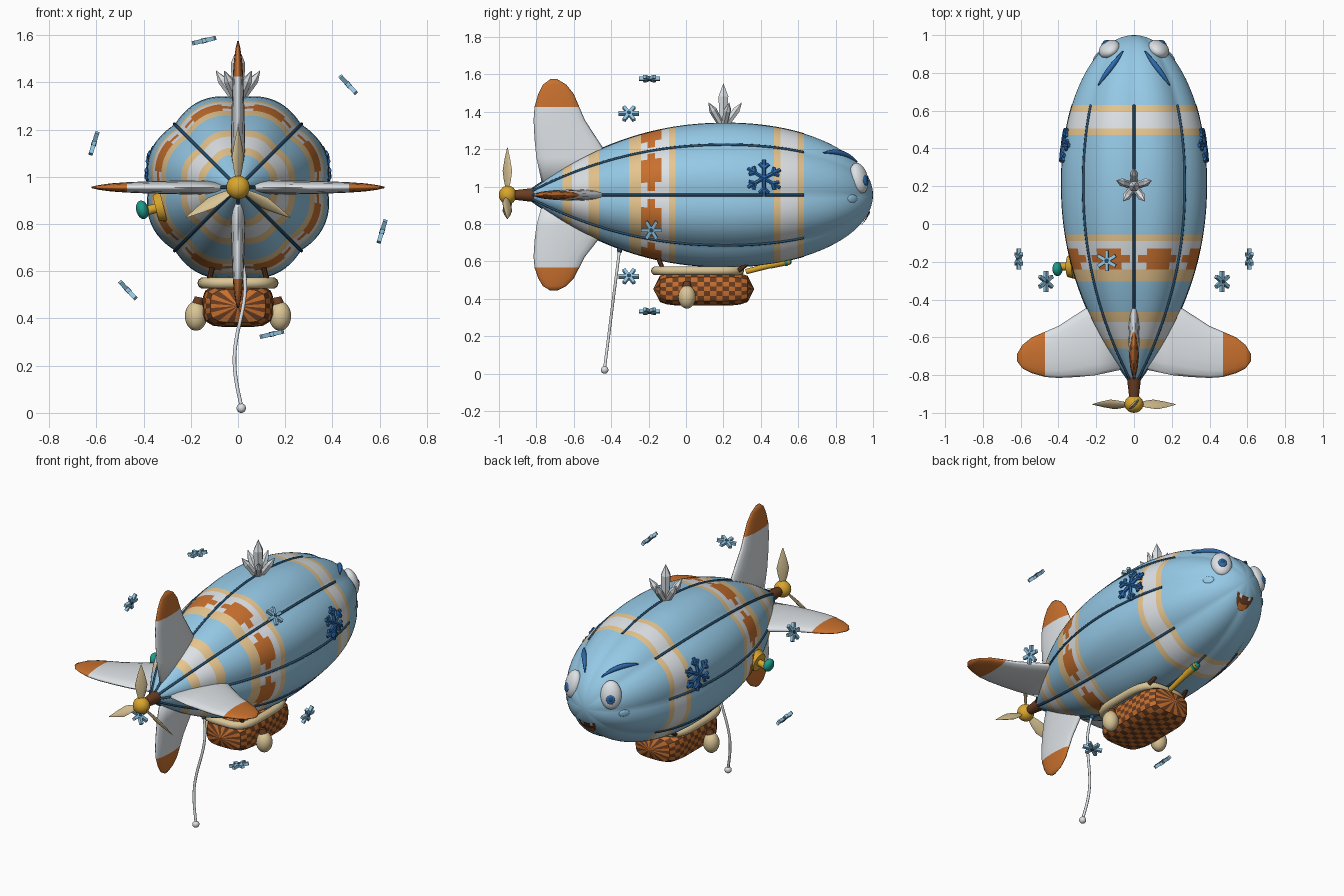
import bpy, bmesh, math
from math import sin, cos, pi, radians, sqrt
from mathutils import Vector, Matrix

if "Cube" in bpy.data.objects:
    bpy.data.objects.remove(bpy.data.objects["Cube"])

AXIS = 0.955  # height of the hull's centre line


def material(name, code):
    rgb = [int(code[i:i + 2], 16) / 255 for i in (0, 2, 4)]
    col = [c / 12.92 if c < 0.04 else ((c + 0.055) / 1.055) ** 2.4 for c in rgb] + [1]
    m = bpy.data.materials.new(name)
    m.use_nodes = True
    m.diffuse_color = col
    m.node_tree.nodes["Principled BSDF"].inputs["Base Color"].default_value = col
    return m


SKY = material("sky blue", "95C9E6")
WHITE = material("pale grey", "DDE2E6")
TAN = material("tan", "ECCA92")
ORANGE = material("burnt orange", "C8702E")
BROWN = material("dark brown", "6A3D22")
GOLD = material("gold", "D9A62E")
TEAL = material("teal", "1C9C8A")
BLUE = material("deep blue", "2C6AAE")
NAVY = material("navy", "28506F")
CREAM = material("cream", "DAC596")


def finish(name, mesh, mats, angle=35):
    ob = bpy.data.objects.new(name, mesh)
    bpy.context.collection.objects.link(ob)
    for m in mats:
        mesh.materials.append(m)
    if angle:
        bpy.ops.object.select_all(action='DESELECT')
        ob.select_set(True)
        bpy.context.view_layer.objects.active = ob
        bpy.ops.object.shade_smooth_by_angle(angle=radians(angle))


def from_bmesh(name, bm, mats, angle=35):
    bmesh.ops.recalc_face_normals(bm, faces=bm.faces)
    mesh = bpy.data.meshes.new(name)
    bm.to_mesh(mesh)
    bm.free()
    finish(name, mesh, mats, angle)


def loft(name, rings, mats, rule=lambda i, j: 0, closed=True, angle=35):
    bm = bmesh.new()
    vs = [[bm.verts.new(p) for p in r] for r in rings]
    n = len(rings[0])
    for i in range(len(vs) - 1):
        for j in range(n if closed else n - 1):
            k = (j + 1) % n
            f = bm.faces.new((vs[i][j], vs[i][k], vs[i + 1][k], vs[i + 1][j]))
            f.material_index = rule(i, j)
    if closed:
        for r, i in ((vs[0], 0), (vs[-1], len(vs) - 2)):
            bm.faces.new(r).material_index = rule(i, 0)
    from_bmesh(name, bm, mats, angle)


def ellipsoid(name, centre, size, mat, facing=(0, 0, 1)):
    rot = Vector(facing).to_track_quat('Z', 'Y').to_matrix().to_4x4()
    bm = bmesh.new()
    bmesh.ops.create_uvsphere(bm, u_segments=24, v_segments=14, radius=1,
                              matrix=Matrix.Translation(centre) @ rot @ Matrix.Diagonal((*size, 1)))
    from_bmesh(name, bm, [mat])


def cone(name, a, b, r1, r2, mat, sides=20):
    a, b = Vector(a), Vector(b)
    rot = (b - a).to_track_quat('Z', 'Y').to_matrix().to_4x4()
    bm = bmesh.new()
    bmesh.ops.create_cone(bm, cap_ends=True, segments=sides, radius1=r1, radius2=r2,
                          depth=(b - a).length, matrix=Matrix.Translation((a + b) / 2) @ rot)
    from_bmesh(name, bm, [mat])


def tube(name, paths, r, mat, taper=False, cyclic=False, res=2):
    cu = bpy.data.curves.new(name, 'CURVE')
    cu.dimensions, cu.bevel_depth, cu.bevel_resolution, cu.use_fill_caps = '3D', r, res, True
    for pts in paths:
        sp = cu.splines.new('POLY')
        sp.points.add(len(pts) - 1)
        sp.use_cyclic_u = cyclic
        for k, p in enumerate(pts):
            sp.points[k].co = (*p, 1)
            sp.points[k].radius = 0.25 + sin(pi * k / (len(pts) - 1)) if taper else 1
    tmp = bpy.data.objects.new("path", cu)
    mesh = bpy.data.meshes.new_from_object(tmp)
    bpy.data.objects.remove(tmp)
    finish(name, mesh, [mat], 50)


# Lobed hull: radius along the length, then a point on the skin
def hull_r(y):
    if y > 0.22:
        return 0.4 * sqrt(max(0, 1 - ((y - 0.22) / 0.78) ** 2))
    return 0.4 * (1 - 0.94 * ((0.22 - y) / 1.05) ** 2.15)


def skin(y, a, off=0.0):
    r = hull_r(y) * (0.945 + 0.055 * abs(sin(4 * a))) + off
    return Vector((r * cos(a), y, AXIS + r * sin(a)))


BANDS = [(-0.66, -0.61, 2), (-0.61, -0.52, 1), (-0.52, -0.465, 2), (-0.305, -0.24, 2),
         (-0.24, -0.09, 1), (-0.09, -0.055, 2), (0.47, 0.505, 2), (0.505, 0.595, 1), (0.595, 0.63, 2)]
SEGS = 96
ys = {e for b in BANDS for e in b[:2]} | {-0.205, -0.165, -0.13}
ys |= {y for y in [-0.83 + 0.05 * i for i in range(25)] if min(abs(y - e) for e in ys) > 0.012}
ys |= {0.22 + 0.78 * sin(radians(d)) for d in (24, 33, 36, 40, 44, 48, 52, 56, 60, 65, 70, 75, 80, 85, 88.5)}
ys = sorted(ys)


def hull_rule(i, j):
    y = (ys[i] + ys[i + 1]) / 2
    part = next((m for lo, hi, m in BANDS if lo < y < hi), 0)
    if -0.24 < y < -0.13:  # stepped cross on every lobe
        away = abs((j + 0.5) % 12 - 6)
        if away < (5 if -0.205 < y < -0.165 else 3):
            part = 3
    return part


loft("hull", [[skin(y, 2 * pi * j / SEGS) for j in range(SEGS)] for y in ys],
     [SKY, WHITE, TAN, ORANGE], hull_rule, angle=22)
tube("hull_seams", [[skin(-0.82 + 1.45 * k / 40, pi / 4 * s, 0.002) for k in range(41)] for s in range(8)], 0.007, NAVY)

# Tail fins: span, trailing edge, leading edge, half thickness
FIN = [(0.06, -0.77, -0.4, 0.03), (0.2, -0.8, -0.41, 0.03), (0.3, -0.81, -0.475, 0.028), (0.4, -0.815, -0.54, 0.025),
       (0.47, -0.81, -0.57, 0.022), (0.54, -0.79, -0.6, 0.017), (0.59, -0.765, -0.64, 0.01), (0.62, -0.725, -0.69, 0.003)]
for name, deg, size in (("left_fin", 0, 1), ("top_fin", 90, 1), ("right_fin", 180, 1), ("bottom_fin", 270, 0.825)):
    out = Vector((cos(radians(deg)), 0, sin(radians(deg))))
    side = Vector((-out.z, 0, out.x))
    rings = []
    for s, back, front, t in FIN:
        rings.append([out * s * size + side * t * sin(a) + Vector((0, (back + front) / 2 + (front - back) / 2 * cos(a), AXIS))
                      for a in [2 * pi * k / 16 for k in range(16)]])
    loft(name, rings, [WHITE, ORANGE], lambda i, j: int(i >= 4), angle=100)

# Propeller
cone("propeller_shaft", (0, -0.93, AXIS), (0, -0.81, AXIS), 0.024, 0.038, BROWN)
ellipsoid("propeller_hub", (0, -0.953, AXIS), (0.05, 0.047, 0.05), GOLD)
for b in range(3):
    a = radians(90 + 120 * b)
    out = Vector((cos(a), 0, sin(a)))
    side = Vector((-out.z, 0, out.x))
    wide = (side - Vector((0, 1, 0))).normalized()
    thin = wide.cross(out)
    rings = [[Vector((0, -0.955, AXIS)) + out * s + wide * w * cos(k * pi / 5) + thin * w * 0.3 * sin(k * pi / 5)
              for k in range(10)] for s, w in ((0.03, 0.012), (0.08, 0.027), (0.13, 0.036), (0.19, 0.022), (0.255, 0.002))]
    loft("propeller_blade", rings, [CREAM], angle=40)


# Crystal cluster on top
def crystal(direction, length, r):
    base, d = Vector((0, 0.2, 1.31)), Vector(direction).normalized()
    q = d.to_track_quat('Z', 'Y')
    rings = [[base + q @ Vector((w * cos(k * pi / 3), w * sin(k * pi / 3), h * length)) for k in range(6)]
             for h, w in ((0, r * 0.8), (0.72, r), (1, 0.001))]
    loft("crystal", rings, [WHITE], angle=0)


crystal((0, 0, 1), 0.24, 0.03)
for k in range(5):
    a = radians(90 + 72 * k)
    crystal((0.6 * cos(a), 0.6 * sin(a), 0.85), 0.17, 0.021)

# Snowflake emblems hugging both sides
for mid, s in ((0.235, 1), (pi - 0.235, -1)):
    arms = []
    for k in range(6):
        d = Vector((cos(pi / 2 + k * pi / 3), sin(pi / 2 + k * pi / 3)))
        arms.append([d * 0.1 * t / 5 for t in range(6)])
        for turn in (-0.8, 0.8):
            e = Vector((d.x * cos(turn) - d.y * sin(turn), d.x * sin(turn) + d.y * cos(turn)))
            arms.append([d * 0.055 + e * 0.017 * t for t in range(3)])
    tube("side_snowflake", [[skin(0.417 + p.x, mid + s * p.y / 0.385, 0.004) for p in arm] for arm in arms], 0.011, BLUE, res=1)

# Face
for s in (-1, 1):
    c = Vector((0.13 * s, 0.925, 1.045))
    n = Vector((0.6 * s, 1, 0.3)).normalized()
    q = n.to_track_quat('Z', 'Y')
    ellipsoid("eye", c, (0.06, 0.084, 0.042), WHITE, n)
    ellipsoid("iris", c + q @ Vector((0, -0.018, 0.034)), (0.026, 0.032, 0.012), BLUE, n)
    ellipsoid("pupil", c + q @ Vector((0, -0.018, 0.042)), (0.013, 0.016, 0.007), NAVY, n)
    pts = []
    for k in range(13):
        a = radians(50 + 22 * k / 12)
        pts.append(skin(0.735 + 0.18 * k / 12, a if s > 0 else pi - a, 0.006))
    tube("eyebrow", [pts], 0.012, BLUE, taper=True)
    p = skin(0.89, -0.1 if s > 0 else pi + 0.1)
    ellipsoid("cheek", p, (0.032, 0.022, 0.008), SKY, (0.9 * s, 0.7, -0.08))


def mouth_point(u, v):
    x, z = 0.058 * u, 0.862 + 0.015 * u * u - v * 0.072 * sqrt(1 - u * u)
    rho = sqrt(x * x + (z - AXIS) ** 2)
    return Vector((x, 0.226 + 0.78 * sqrt(1 - (rho / 0.39) ** 2), z - 0.003))


def mouth_rule(i, j):
    u, v = abs((i + 0.5) / 10 - 1), (j + 0.5) / 10
    return 1 if v < 0.3 and 0.4 < u < 0.7 else 2 if v > 0.6 and u < 0.5 else 0


loft("mouth", [[mouth_point(0.98 * (i / 10 - 1), j / 10) for j in range(11)] for i in range(21)],
     [BROWN, WHITE, ORANGE], mouth_rule, closed=False)

# Woven basket, lengthwise barrel with a checker weave
rings = []
for i in range(17):
    u = i / 8 - 1
    w = max(0.0001, 1 - abs(u) ** 5) ** 0.35
    ring = []
    for j in range(24):
        a = 2 * pi * (j + 0.5) / 24
        r = w / (cos(a) ** 4 + sin(a) ** 4) ** 0.25
        ring.append((0.15 * r * cos(a), 0.095 + 0.268 * u, 0.453 + 0.09 * r * sin(a)))
    rings.append(ring)
loft("basket", rings, [BROWN, ORANGE], lambda i, j: (i + j) % 2, angle=30)
rim = []
for k in range(40):
    a = 2 * pi * k / 40
    r = 1 / (cos(a) ** 4 + sin(a) ** 4) ** 0.25
    rim.append((0.148 * r * cos(a), 0.062 + 0.225 * r * sin(a), 0.55))
tube("basket_rim", [rim], 0.024, CREAM, cyclic=True, res=3)
for s in (-1, 1):
    cone("rear_strut", (0.125 * s, -0.12, 0.55), (0.095 * s, -0.17, 0.67), 0.012, 0.012, BROWN, 10)
    cone("front_strut", (0.125 * s, 0.28, 0.55), (0.1 * s, 0.37, 0.62), 0.012, 0.012, BROWN, 10)
    ellipsoid("sandbag", (0.178 * s, 0.005, 0.41), (0.047, 0.047, 0.062), CREAM)
    cone("sandbag_tie", (0.172 * s, 0.005, 0.455), (0.165 * s, 0.005, 0.49), 0.026, 0.018, BROWN, 12)

# Spyglass at the front of the basket
cone("spyglass", (0, 0.32, 0.545), (0, 0.46, 0.582), 0.014, 0.016, GOLD)
cone("spyglass_end", (0, 0.45, 0.58), (0, 0.555, 0.605), 0.019, 0.022, GOLD)
cone("spyglass_band", (0, 0.525, 0.598), (0, 0.54, 0.6015), 0.0245, 0.0245, TEAL)
ellipsoid("spyglass_lens", (0, 0.553, 0.605), (0.021, 0.021, 0.01), TEAL, (0, 1, 0.25))

# Valve on the right flank
d = Vector((-0.96, 0, -0.24))
c = Vector((-0.315, -0.225, 0.875))
cone("valve_flange", c, c + d * 0.035, 0.066, 0.056, GOLD, 28)
cone("valve_stem", c + d * 0.03, c + d * 0.09, 0.02, 0.02, GOLD)
ellipsoid("valve_knob", (-0.405, -0.238, 0.86), (0.038, 0.04, 0.026), TEAL, d)

# Trailing rope
path = []
for k in range(25):
    t = k / 24
    path.append((0.03 * sin(2 * pi * t * 0.95 + 0.4) * (1 - 0.3 * t) + 0.012 * t, -0.355 - 0.08 * t, 0.665 - 0.635 * t))
tube("rope", [path], 0.008, WHITE)
ellipsoid("rope_ball", (path[-1][0], -0.435, 0.02), (0.02, 0.02, 0.02), WHITE)
ellipsoid("rope_anchor", (path[0][0], -0.355, 0.66), (0.014, 0.014, 0.018), NAVY)

# Ring of floating snowflakes
for k in range(6):
    a = radians(43 + 60 * k)
    out = Vector((cos(a), 0, sin(a)))
    side = Vector((-out.z, 0, out.x))
    c = out * 0.638 + Vector((0, (-0.305, -0.195, -0.185)[k % 3], AXIS))
    bm = bmesh.new()
    for b in range(3):
        e = Vector((0, cos(b * pi / 3), 0)) + side * sin(b * pi / 3)
        m = Matrix((e, out.cross(e), out)).transposed().to_4x4()
        bmesh.ops.create_cube(bm, size=1, matrix=Matrix.Translation(c) @ m @ Matrix.Diagonal((0.11, 0.018, 0.018, 1)))
    from_bmesh("floating_snowflake", bm, [SKY], 0)
    cone("snowflake_centre", c - out * 0.0105, c + out * 0.0105, 0.013, 0.013, NAVY, 6)
